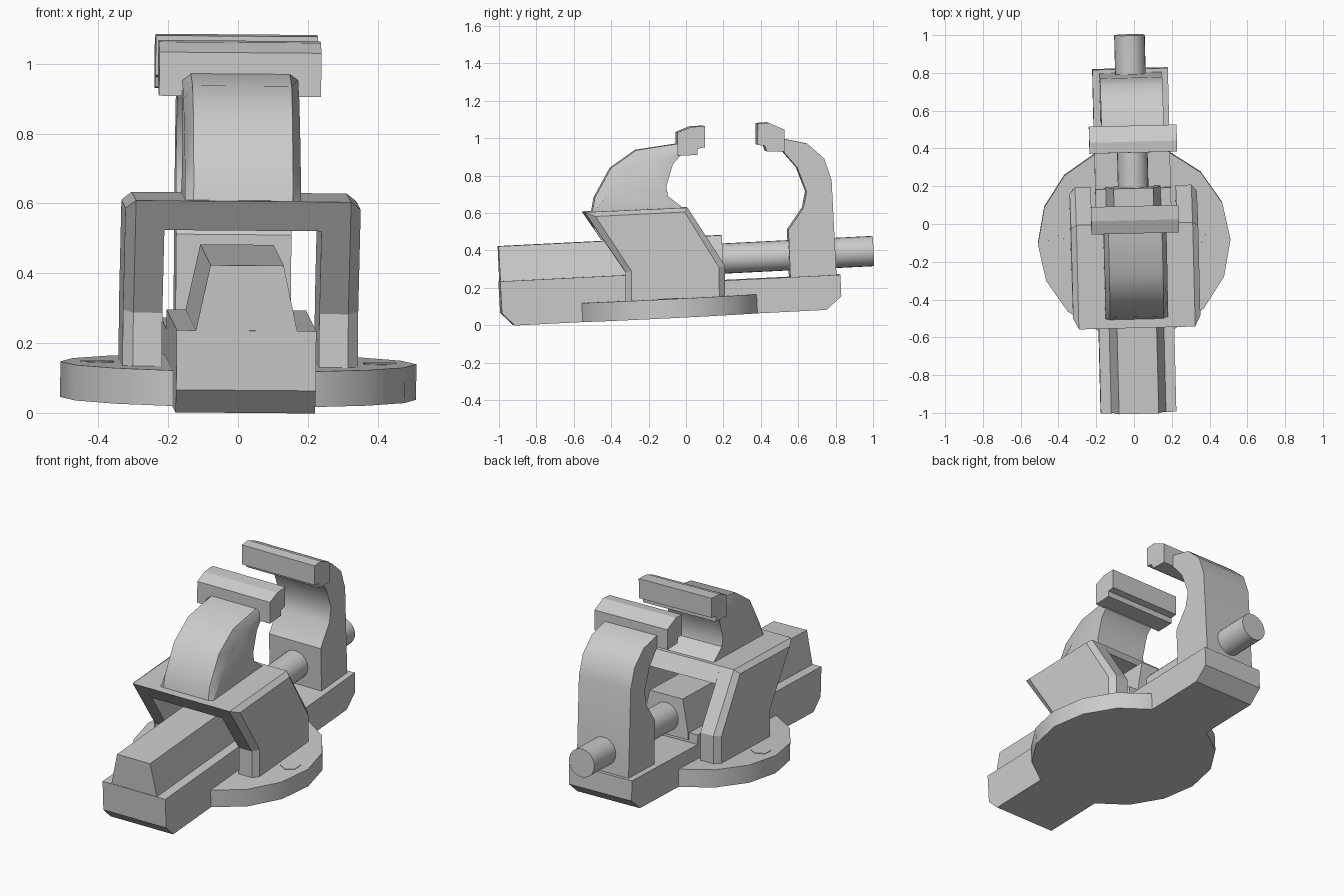
import bpy, bmesh
from mathutils import Matrix, Euler

cube = bpy.data.objects.get("Cube")
if cube:
    bpy.data.objects.remove(cube, do_unlink=True)

# One plain grey for the whole casting
GREY = (0.6, 0.6, 0.6, 1)
metal = bpy.data.materials.new("grey_metal")
metal.use_nodes = True
metal.diffuse_color = GREY
metal.node_tree.nodes["Principled BSDF"].inputs["Base Color"].default_value = GREY

# The whole tool rests slightly tilted
TILT = Matrix.Translation((-0.002, 0, 0.046)) @ Euler((0.05, 0.008, 0.025)).to_matrix().to_4x4()


def finish(name, bm):
    bmesh.ops.recalc_face_normals(bm, faces=bm.faces)
    mesh = bpy.data.meshes.new(name)
    bm.to_mesh(mesh)
    bm.free()
    mesh.materials.append(metal)
    obj = bpy.data.objects.new(name, mesh)
    bpy.context.collection.objects.link(obj)
    obj.matrix_world = TILT
    return obj


def loft(name, sections):
    """Skin matching (y, z) profiles placed at successive x positions."""
    bm = bmesh.new()
    rings = [[bm.verts.new((x, y, z)) for y, z in pts] for x, pts in sections]
    n = len(rings[0])
    for a, b in zip(rings, rings[1:]):
        for i in range(n):
            j = (i + 1) % n
            bm.faces.new((a[i], a[j], b[j], b[i]))
    bm.faces.new(rings[0])
    bm.faces.new(rings[-1])
    return finish(name, bm)


def slab(name, half, pts):
    return loft(name, [(-half, pts), (half, pts)])


def cylinder(name, sides, radius, depth, matrix):
    bm = bmesh.new()
    bmesh.ops.create_cone(bm, cap_ends=True, segments=sides, radius1=radius,
                          radius2=radius, depth=depth, matrix=matrix)
    return finish(name, bm)


# Round mounting base with two hexagonal bolt heads
cylinder("base_disc", 16, 0.51, 0.102, Matrix.Translation((0, -0.09, 0.051)))
for side, label in ((1, "left"), (-1, "right")):
    cylinder(label + "_bolt", 6, 0.055, 0.004, Matrix.Translation((side * 0.405, -0.1, 0.103)))

# Long bed with chamfered ends and a lower rear step
slab("bed", 0.2, [(-0.922, 0), (-0.987, 0.068), (-0.988, 0.239), (0.2, 0.239),
                  (0.2, 0.184), (0.831, 0.184), (0.83, 0.068), (0.747, 0)])

# Tapered bar along the bed
bm = bmesh.new()
ends = [[bm.verts.new((x, y, z)) for x, z in
         ((-0.145, 0.2), (-0.145, 0.239), (-0.105, 0.426), (0.105, 0.426), (0.145, 0.239), (0.145, 0.2))]
        for y in (-0.985, 0.21)]
for i in range(6):
    j = (i + 1) % 6
    bm.faces.new((ends[0][i], ends[0][j], ends[1][j], ends[1][i]))
for ring in ends:
    bm.faces.new(ring)
finish("bar", bm)

# Screw rod
rod = cylinder("screw_rod", 24, 0.081, 0.855,
               Matrix.Translation((0, 0.59, 0.3)) @ Matrix.Rotation(1.5708, 4, "X"))

# Arched frame: two leaning walls with chamfered outer faces, and a bridge
wall = [(-0.522, 0.587), (0.03, 0.584), (0.214, 0.264), (0.205, 0.09), (-0.326, 0.09), (-0.318, 0.255)]
wall_in = [(-0.465, 0.562), (0.012, 0.562), (0.18, 0.258), (0.175, 0.09), (-0.295, 0.09), (-0.288, 0.262)]
for side, label in ((1, "left"), (-1, "right")):
    loft(label + "_frame_wall", [(side * 0.225, wall), (side * 0.308, wall), (side * 0.337, wall_in)])
slab("frame_bridge", 0.225, [(-0.522, 0.587), (0.03, 0.584), (0.08, 0.5), (-0.468, 0.5)])

# Front jaw: curved horn with chamfered outer edges
inner = [(0.003, 0.856), (-0.034, 0.818), (-0.075, 0.70), (-0.068, 0.649), (0.019, 0.575)]
edge = [(-0.477, 0.58), (-0.459, 0.66), (-0.365, 0.814), (-0.225, 0.903), (0.005, 0.927)] + inner
face = [(-0.472, 0.58), (-0.365, 0.705), (-0.261, 0.789), (-0.153, 0.859), (0.005, 0.91)] + inner
loft("front_jaw", [(-0.166, face), (-0.142, edge), (0.142, edge), (0.166, face)])
slab("front_jaw_plate", 0.232, [(-0.001, 0.987), (0.07, 1.013), (0.146, 1.014), (0.14, 0.9),
                                (0.1, 0.896), (0.098, 0.863), (-0.007, 0.862)])

# Rear jaw: curved post and gripping plate
post = slab("rear_jaw", 0.165, [(0.564, 0.925), (0.691, 0.892), (0.777, 0.807), (0.81, 0.693),
                                (0.811, 0.18), (0.564, 0.18), (0.566, 0.437), (0.652, 0.551),
                                (0.673, 0.636), (0.63, 0.767), (0.56, 0.856)])
slab("rear_jaw_plate", 0.232, [(0.429, 1.013), (0.487, 1.015), (0.57, 0.974), (0.564, 0.856),
                               (0.469, 0.863), (0.461, 0.893), (0.423, 0.9)])

# Smooth the curved parts, keeping sharp edges
bpy.ops.object.select_all(action="DESELECT")
for name in ("screw_rod", "base_disc", "front_jaw", "rear_jaw"):
    obj = bpy.data.objects[name]
    obj.select_set(True)
    bpy.context.view_layer.objects.active = obj
bpy.ops.object.shade_smooth_by_angle(angle=0.61)
